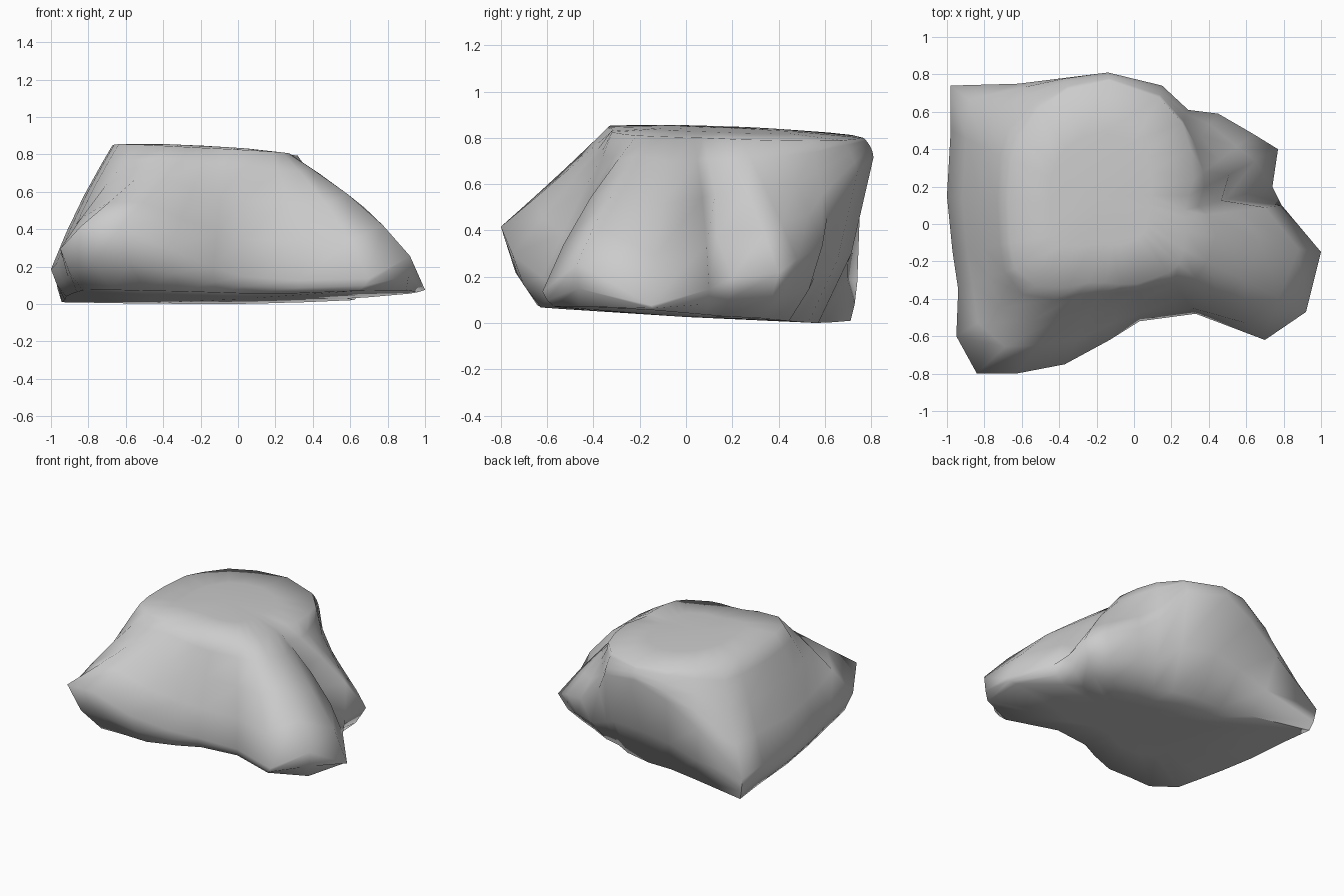
import bpy, bmesh
from math import pi, sin, radians
from mathutils import Vector

if "Cube" in bpy.data.objects:
    bpy.data.objects.remove(bpy.data.objects["Cube"])

# Widest outline seen from above, counter-clockwise from the right-hand tip
OUTLINE = [(1, -.15), (.79, .1), (.74, .2), (.77, .4), (.64, .48), (.45, .59), (.29, .61),
           (.15, .74), (-.14, .81), (-.38, .78), (-.62, .75), (-.98, .74), (-.98, .5),
           (-1, .15), (-.97, -.15), (-.94, -.35), (-.95, -.6), (-.84, -.8), (-.63, -.8),
           (-.37, -.75), (-.13, -.62), (.03, -.52), (.33, -.48), (.7, -.62), (.92, -.47)]
# Height at which each direction is widest
WIDE_Z = [.08, .15, .2, .22, .28, .34, .46, .66, .72, .62, .46, .18, .2, .19, .22, .25, .3, .42,
          .42, .3, .2, .15, .13, .14, .26]
# Radius of the foot and of the top rim
FOOT_R = [.93, .70, .60, .70, .62, .56, .52, .54, .58, .64, .80, 1.18, 1.04, .93, .9, .92, .98,
          .93, .80, .70, .56, .47, .53, .86, 1.01]
RIM_R = [.28, .28, .28, .33, .40, .50, .60, .69, .78, .80, .80, .76, .74, .68, .67, .68, .62,
         .49, .40, .35, .33, .32, .32, .32, .30]
# Bulge (+) or hollow (-) of the slope between outline and rim
BULGE = [.12, .08, .01, .03, .01, .0, 0, .01, .01, .02, .03, .02, .02, .02, .02, .02, .02,
         -.01, -.01, 0, 0, .02, .05, .06, .07]


def foot_z(p):
    return max(0, .035 - .055 * p.y + .02 * p.x ** 2)


# Rings run from the foot up to the nearly flat top
rings = [[] for _ in range(9)]
top = Vector((-.18, .15, .85))
for i, ((x, y), wz, fr, rr, b) in enumerate(zip(OUTLINE, WIDE_Z, FOOT_R, RIM_R, BULGE)):
    d = Vector((x, y, 0)).normalized()
    foot = d * fr
    foot.z = foot_z(foot)
    wide = Vector((x, y, wz))
    rim = d * rr
    rim.z = .82 - .05 * rim.x - .03 * rim.y
    lower = Vector((*foot.lerp(wide, .6).xy, foot.z + (wz - foot.z) * .42))
    slope = [wide.lerp(rim, t) + d * b * sin(pi * t) for t in (.3, .6, .85)]
    if i == 2:  # cleft is cut into the lower slope only
        slope[0] -= d * .12
    inner_top = rim.lerp(top, .45) + Vector((0, 0, .005))
    inner_foot = foot * .5
    inner_foot.z = foot_z(foot) * .5 + .015
    for ring, p in zip(rings, [inner_foot, foot, lower, wide, *slope, rim, inner_top]):
        ring.append(p)

# Boulder: loft the rings and close both ends with fans
bm = bmesh.new()
loops = [[bm.verts.new(p) for p in ring] for ring in rings]
n = len(OUTLINE)
for a, c in zip(loops, loops[1:]):
    for i in range(n):
        j = (i + 1) % n
        bm.faces.new((a[i], a[j], c[j], c[i]))
base_v, top_v = bm.verts.new((0, 0, .03)), bm.verts.new(top)
for i in range(n):
    j = (i + 1) % n
    bm.faces.new((base_v, loops[0][j], loops[0][i]))
    bm.faces.new((top_v, loops[-1][i], loops[-1][j]))
bmesh.ops.recalc_face_normals(bm, faces=bm.faces)
low = min(v.co.z for v in bm.verts)
bmesh.ops.translate(bm, verts=bm.verts, vec=(0, 0, -low))
mesh = bpy.data.meshes.new("boulder")
bm.to_mesh(mesh)
bm.free()
boulder = bpy.data.objects.new("boulder", mesh)
bpy.context.collection.objects.link(boulder)

# Soft shading with only the hardest breaks kept sharp
bpy.context.view_layer.objects.active = boulder
boulder.select_set(True)
bpy.ops.object.shade_smooth_by_angle(angle=radians(75))
